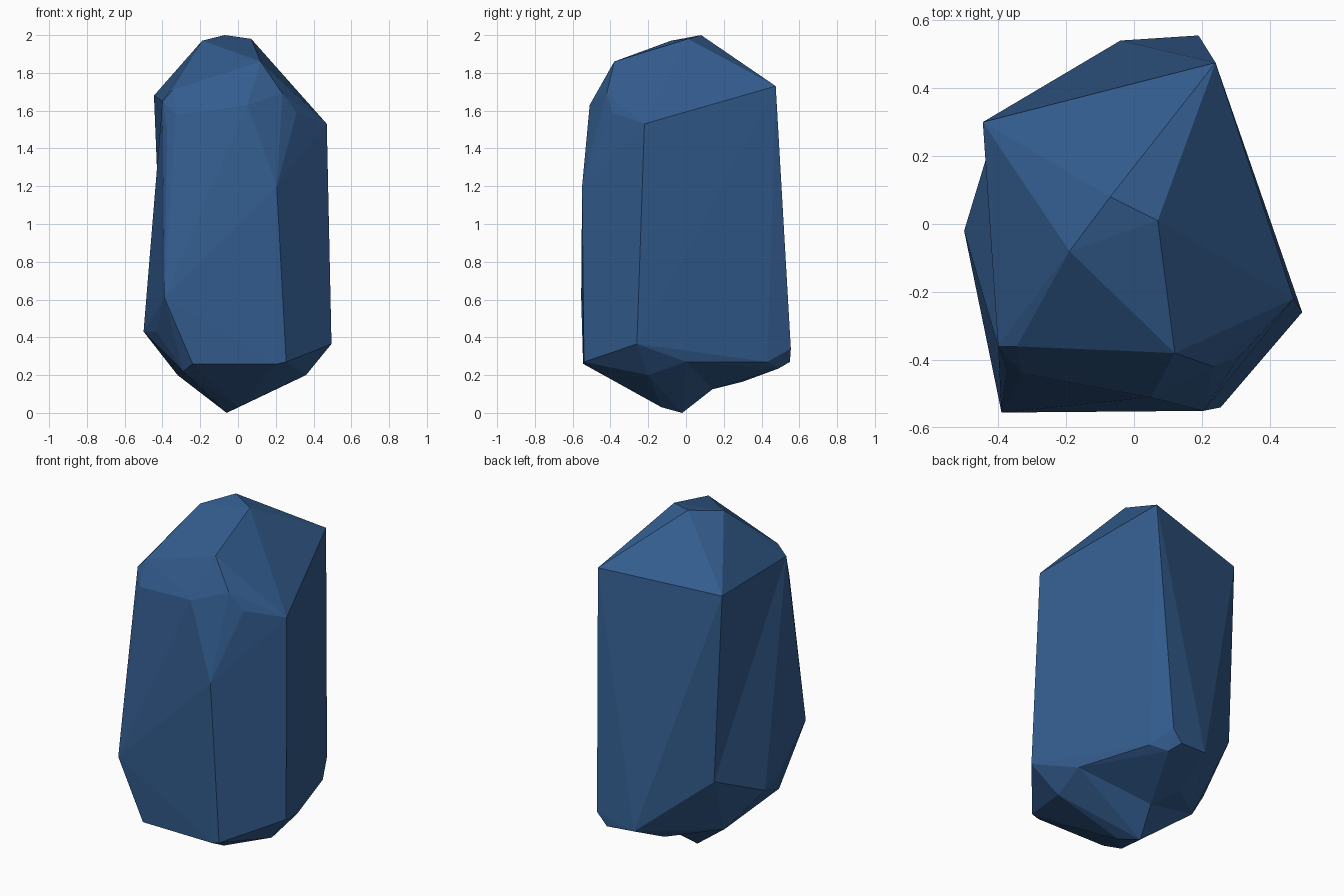
import bpy, bmesh
from mathutils import Vector

if "Cube" in bpy.data.objects:
    bpy.data.objects.remove(bpy.data.objects["Cube"])

blue = bpy.data.materials.new("deep blue crystal")
blue.diffuse_color = (0.033, 0.107, 0.27, 1)
blue.use_nodes = True
blue.node_tree.nodes["Principled BSDF"].inputs["Base Color"].default_value = blue.diffuse_color


def faceted(name, corners, valley=None):
    """Flat-faced stone wrapped around its corner points."""
    bm = bmesh.new()
    for c in corners:
        bm.verts.new(c)
    res = bmesh.ops.convex_hull(bm, input=bm.verts[:])
    loose = [v for v in bm.verts if not v.link_faces]
    bmesh.ops.delete(bm, geom=loose, context='VERTS')
    if valley:  # fold one ridge inwards
        a, b = (min(bm.verts, key=lambda v: (v.co - Vector(p)).length) for p in valley)
        e = bm.edges.get((a, b))
        if e:
            bmesh.ops.rotate_edges(bm, edges=[e])
    bmesh.ops.recalc_face_normals(bm, faces=bm.faces[:])
    me = bpy.data.meshes.new(name)
    bm.to_mesh(me)
    bm.free()
    me.materials.append(blue)
    ob = bpy.data.objects.new(name, me)
    bpy.context.collection.objects.link(ob)
    return ob


# Shared corners
left_top, left_low = (-.445, .30, 1.68), (-.50, -.02, .43)
right_low, right_base = (.495, -.26, .365), (.385, 0, .27)
front_low = [(.255, -.54, .27), (.21, -.545, .26), (-.24, -.54, .26), (-.29, -.45, .22), (-.43, -.28, .43)]
hollow, left_base = (0, .14, .125), (-.32, .10, .20)

# Crown: peak and sloping shoulders
crown = [(-.07, .08, 2.0), (.07, .01, 1.98), (-.19, -.08, 1.97), (.12, -.38, 1.86),
         left_top, (.24, .475, 1.73), (.47, -.22, 1.53), (.235, -.42, 1.69), (.31, -.39, 1.59),
         (.05, -.51, 1.63), (-.33, -.44, 1.58), (-.345, -.36, 1.71), (-.40, -.36, 1.65),
         (-.375, -.425, 1.50), (.205, -.55, 1.20)]
# Lower rim and back underside
rim = [(-.39, -.555, .61), left_low, right_low, right_base, (.25, .43, .27), (.17, .49, .235),
       (.19, .555, .34), (.13, .55, .27), (-.04, .54, .28), (-.40, .31, .58),
       (-.07, .30, .165), hollow, left_base]

crystal = faceted("crystal_body", crown + rim + front_low, valley=(left_top, left_low))

# Off-centre point below, fused to the body
foot = faceted("crystal_foot", front_low + [left_low, right_low, right_base, hollow, left_base,
               (.36, -.20, .20), (0, -.13, .03), (-.06, -.02, 0)])
fuse = crystal.modifiers.new("fuse foot", 'BOOLEAN')
fuse.operation, fuse.solver, fuse.object = 'UNION', 'EXACT', foot
foot.hide_render = True
foot.hide_viewport = True
